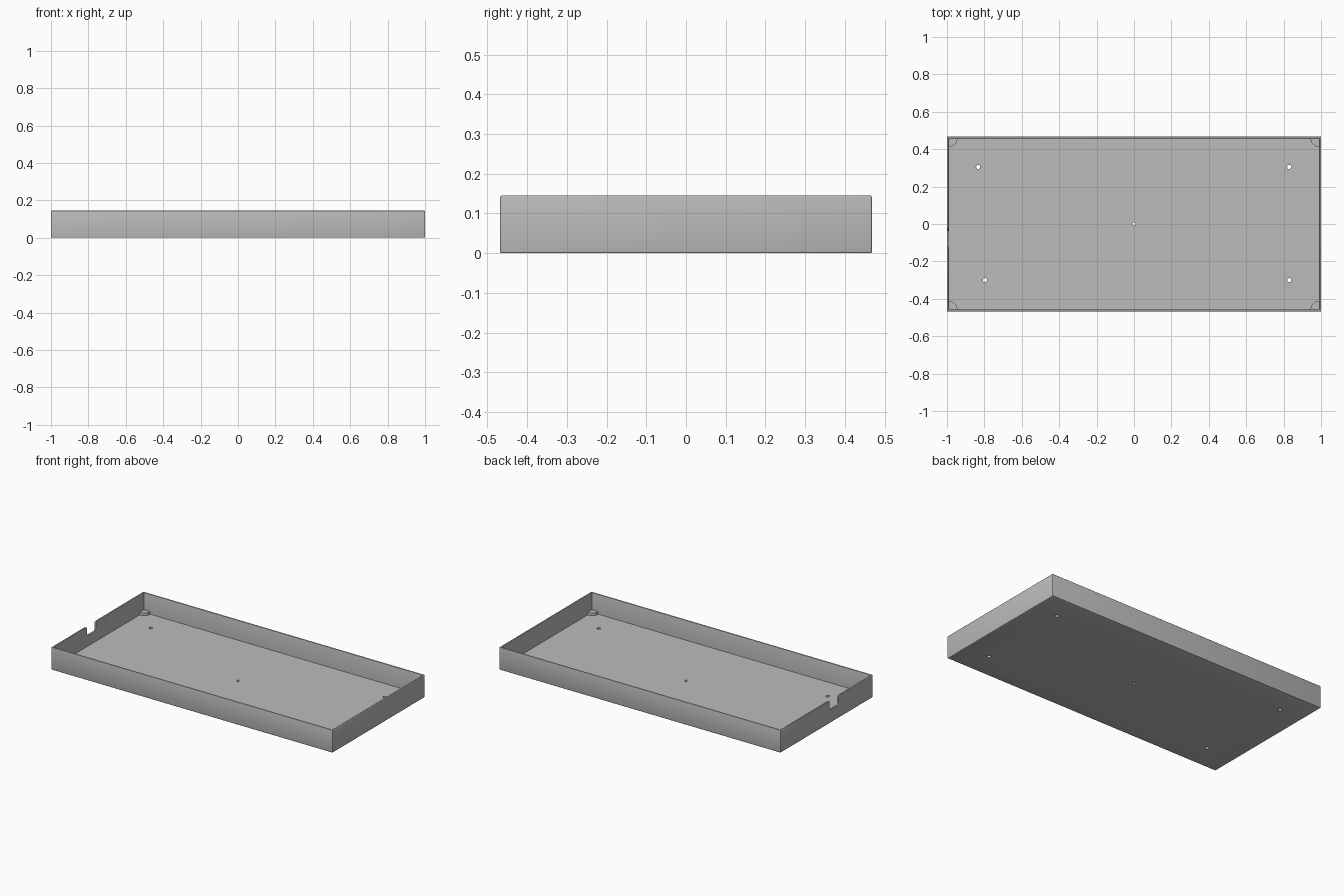
import bpy, bmesh, math
from mathutils import Matrix, Vector

cube = bpy.data.objects.get("Cube")
if cube:
    bpy.data.objects.remove(cube)

LENGTH, WIDTH, HEIGHT = 2.0, 0.936, 0.145
WALL, FLOOR, ROUND = 0.014, 0.017, 0.004

grey = bpy.data.materials.new("plain grey")
grey.use_nodes = True
grey.diffuse_color = (0.5, 0.5, 0.5, 1)
grey.node_tree.nodes["Principled BSDF"].inputs["Base Color"].default_value = (0.5, 0.5, 0.5, 1)


def finish(bm, name):
    """Turn a bmesh into a named grey object."""
    bmesh.ops.recalc_face_normals(bm, faces=bm.faces)
    mesh = bpy.data.meshes.new(name)
    bm.to_mesh(mesh)
    bm.free()
    mesh.materials.append(grey)
    obj = bpy.data.objects.new(name, mesh)
    bpy.context.collection.objects.link(obj)
    return obj


def prism(name, points, offset):
    """Extrude a closed outline by an offset vector."""
    bm = bmesh.new()
    face = bm.faces.new([bm.verts.new(p) for p in points])
    grown = bmesh.ops.extrude_face_region(bm, geom=[face])
    bmesh.ops.translate(bm, vec=offset,
                        verts=[v for v in grown["geom"] if isinstance(v, bmesh.types.BMVert)])
    return finish(bm, name)


def arc(cx, cy, r, start, end, steps=6):
    angles = [math.radians(start + (end - start) * i / steps) for i in range(steps + 1)]
    return [(cx + r * math.cos(a), cy + r * math.sin(a)) for a in angles]


# Tray: a box whose top is inset for the rim and pushed down to the floor
bm = bmesh.new()
bmesh.ops.create_cube(bm, size=1, matrix=Matrix.Translation((0, 0, HEIGHT / 2))
                      @ Matrix.Diagonal((LENGTH, WIDTH, HEIGHT, 1)))
bm.faces.ensure_lookup_table()
top = max(bm.faces, key=lambda f: f.calc_center_median().z)
bmesh.ops.inset_region(bm, faces=[top], thickness=WALL)
pit = bmesh.ops.extrude_face_region(bm, geom=[top])
bmesh.ops.translate(bm, vec=(0, 0, FLOOR - HEIGHT),
                    verts=[v for v in pit["geom"] if isinstance(v, bmesh.types.BMVert)])
if top.is_valid:
    bmesh.ops.delete(bm, geom=[top], context="FACES_ONLY")
# Soften the outside edges and the rim
soft = [e for e in bm.edges if len(e.link_faces) == 2 and e.calc_face_angle() > 1
        and (all(abs(v.co.x) > LENGTH / 2 - 0.001 for v in e.verts)
             or all(v.co.z > HEIGHT - 0.001 for v in e.verts)
             or all(v.co.z < 0.001 for v in e.verts))]
bmesh.ops.bevel(bm, geom=soft, offset=ROUND, segments=3, profile=0.5, affect="EDGES")
tray = finish(bm, "tray")

# Cable notch in one end wall, with rounded corners
mid, half, low, r = -0.075, 0.045, 0.085, 0.014
side = [(half + r, HEIGHT + 0.02)] + arc(half + r, HEIGHT - r, r, 90, 180) \
    + arc(half - r, low + r, r, 0, -90)
outline = side + [(-y, z) for y, z in reversed(side)]
cutters = [prism("notch_cutter", [(-LENGTH / 2 - 0.05, mid + y, z) for y, z in outline],
                 Vector((0.1, 0, 0)))]

# Screw holes and a smaller centre hole through the floor
holes = [(-0.833, 0.305, 0.011), (0.83, 0.305, 0.011), (-0.797, -0.3, 0.011),
         (0.83, -0.3, 0.011), (0, 0, 0.009)]
for x, y, radius in holes:
    ring = arc(x, y, radius, 0, 360, 24)[:-1]
    cutters.append(prism("hole_cutter", [(px, py, -0.05) for px, py in ring], Vector((0, 0, 0.1))))

for cutter in cutters:
    cutter.hide_render = True
    cutter.hide_set(True)
    cut = tray.modifiers.new(cutter.name, "BOOLEAN")
    cut.operation, cut.solver, cut.object = "DIFFERENCE", "EXACT", cutter
bpy.context.view_layer.objects.active = tray
tray.select_set(True)
for name in [m.name for m in tray.modifiers]:
    bpy.ops.object.modifier_apply(modifier=name)
for cutter in cutters:
    bpy.data.objects.remove(cutter)

# Quarter-round corner supports standing on the floor
parts = [tray]
corner_x, corner_y = LENGTH / 2 - WALL + 0.003, WIDTH / 2 - WALL + 0.003
for sx, x_name in ((-1, "right"), (1, "left")):
    for sy, y_name in ((-1, "front"), (1, "back")):
        fan = [(0, 0)] + arc(0, 0, 0.045, 0, 90, 10)
        points = [(sx * (corner_x - px), sy * (corner_y - py), FLOOR - 0.003) for px, py in fan]
        parts.append(prism(f"{y_name}_{x_name}_corner_support", points, Vector((0, 0, 0.021))))

# Smooth the rounded edges only
for part in parts:
    bpy.ops.object.select_all(action="DESELECT")
    part.select_set(True)
    bpy.context.view_layer.objects.active = part
    bpy.ops.object.shade_smooth_by_angle(angle=math.radians(35))
